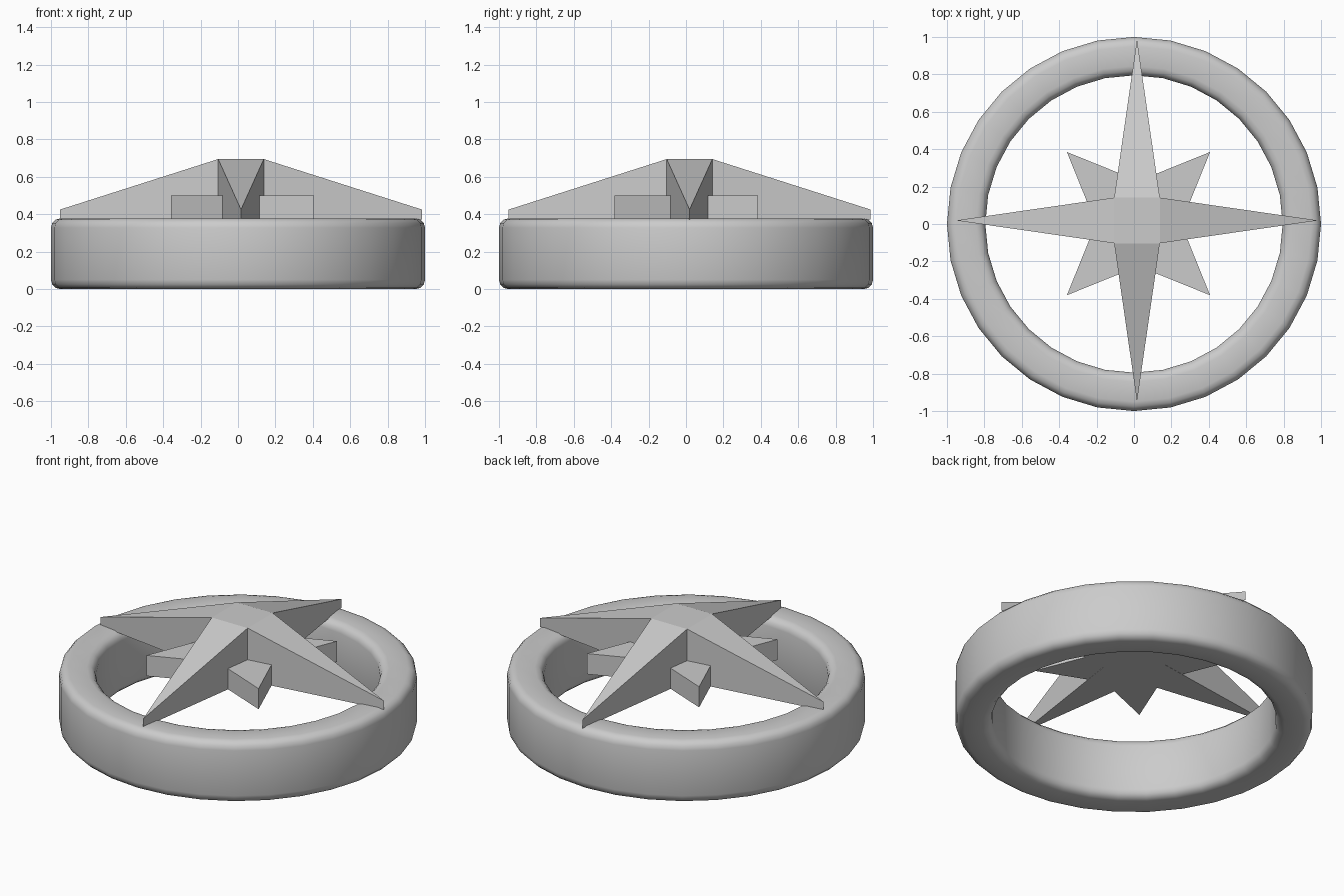
import bpy, bmesh, math

if "Cube" in bpy.data.objects:
    bpy.data.objects.remove(bpy.data.objects["Cube"])


def finish(name, bm):
    bmesh.ops.recalc_face_normals(bm, faces=bm.faces)
    me = bpy.data.meshes.new(name)
    bm.to_mesh(me)
    bm.free()
    ob = bpy.data.objects.new(name, me)
    bpy.context.collection.objects.link(ob)
    return ob


def ring(name, r_in, r_out, height, bevel, sides=32, steps=3):
    """Rounded rectangular section revolved about z."""
    profile = [(r_in, height / 2)]
    corners = [(r_in + bevel, bevel, 180), (r_out - bevel, bevel, 270),
               (r_out - bevel, height - bevel, 0), (r_in + bevel, height - bevel, 90)]
    for cx, cz, start in corners:
        for i in range(steps + 1):
            a = math.radians(start + 90 * i / steps)
            profile.append((cx + bevel * math.cos(a), cz + bevel * math.sin(a)))
    bm = bmesh.new()
    loops = []
    for s in range(sides):
        a = 2 * math.pi * s / sides
        loops.append([bm.verts.new((r * math.cos(a), r * math.sin(a), z)) for r, z in profile])
    n = len(profile)
    for s in range(sides):
        p, q = loops[s], loops[(s + 1) % sides]
        for i in range(n):
            j = (i + 1) % n
            f = bm.faces.new((p[i], q[i], q[j], p[j]))
            f.smooth = True
    return finish(name, bm)


def star(name, centre, r_tip, r_notch, z_base, z_tip, z_notch, turn):
    """Four-pointed star: flat square middle, arms sloping to the tips."""
    bm = bmesh.new()
    bottom, top = [], []
    for i in range(8):
        r, z = (r_tip, z_tip) if i % 2 == 0 else (r_notch, z_notch)
        a = math.radians(turn + 45 * i)
        x, y = centre[0] + r * math.cos(a), centre[1] + r * math.sin(a)
        bottom.append(bm.verts.new((x, y, z_base)))
        top.append(bm.verts.new((x, y, z)))
    for loop in (bottom, top):
        bm.faces.new(loop[1::2])
        for i in range(0, 8, 2):
            bm.faces.new((loop[i - 1], loop[i], loop[i + 1]))
    for i in range(8):
        j = (i + 1) % 8
        bm.faces.new((bottom[i], bottom[j], top[j], top[i]))
    return finish(name, bm)


# Outer band
ring("ring", 0.795, 1.0, 0.378, 0.05)

# Long star with sloping arms lying across the ring
star("large_star", (0.016, 0.019), 0.968, 0.122 * math.sqrt(2), 0.372, 0.425, 0.695, 0)

# Short flat star set diagonally beneath it
star("small_star", (0.024, 0.002), 0.383 * math.sqrt(2), 0.228, 0.373, 0.50, 0.50, 45)
